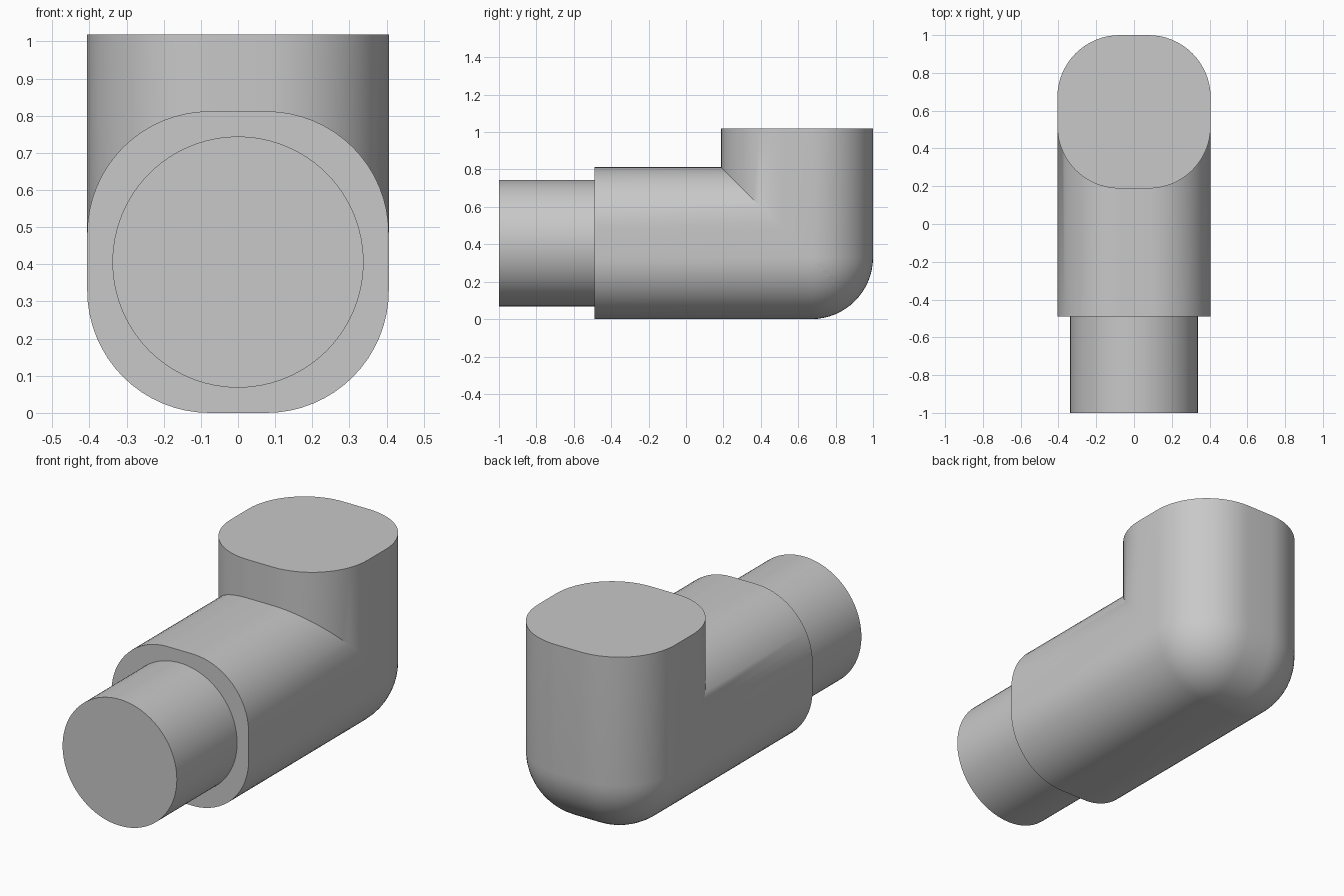
import bpy
import bmesh
from math import radians
from mathutils import Vector, Matrix

WIDTH = 0.812      # side of the square tube
RADIUS = 0.33      # rounding of the tube edges
FRONT = -0.49      # open end of the horizontal arm
TOP = 1.018        # open end of the upright arm

cube = bpy.data.objects.get("Cube")
if cube:
    bpy.data.objects.remove(cube, do_unlink=True)

grey = bpy.data.materials.new("plain grey")
grey.use_nodes = True
grey.diffuse_color = (0.58, 0.58, 0.58, 1)
grey.node_tree.nodes["Principled BSDF"].inputs["Base Color"].default_value = grey.diffuse_color


def finish(obj):
    obj.data.materials.append(grey)
    bpy.ops.object.select_all(action="DESELECT")
    obj.select_set(True)
    bpy.context.view_layer.objects.active = obj
    bpy.ops.object.shade_smooth_by_angle(angle=radians(30))


# Elbow: one rounded arm, cut along the mitre and mirrored into the upright
bm = bmesh.new()
length = 1 - FRONT
centre = Vector((0, (1 + FRONT) / 2, WIDTH / 2))
bmesh.ops.create_cube(bm, size=1, matrix=Matrix.Translation(centre)
                      @ Matrix.Diagonal((WIDTH, length, WIDTH, 1)))
rounded = [e for e in bm.edges
           if any(v.co.y > FRONT + 0.01 for v in e.verts)]
bmesh.ops.bevel(bm, geom=rounded, offset=RADIUS, segments=16,
                profile=0.5, affect="EDGES")
bmesh.ops.bisect_plane(bm, geom=bm.verts[:] + bm.edges[:] + bm.faces[:],
                       dist=1e-5, plane_co=(0, 1, 0), plane_no=(0, 1, 1),
                       clear_outer=True)
copy = bmesh.ops.duplicate(bm, geom=bm.verts[:] + bm.edges[:] + bm.faces[:])["geom"]
for v in [g for g in copy if isinstance(g, bmesh.types.BMVert)]:
    v.co = Vector((v.co.x, 1 - v.co.z, 1 - v.co.y))
    if v.co.z > TOP:
        v.co.z = TOP
bmesh.ops.remove_doubles(bm, verts=bm.verts[:], dist=1e-4)
bmesh.ops.recalc_face_normals(bm, faces=bm.faces[:])
mesh = bpy.data.meshes.new("elbow_body")
bm.to_mesh(mesh)
bm.free()
elbow = bpy.data.objects.new("elbow_body", mesh)
bpy.context.collection.objects.link(elbow)
finish(elbow)

# Round spigot on the front end
back = FRONT + 0.03
bpy.ops.mesh.primitive_cylinder_add(vertices=96, radius=0.338, depth=back + 1,
                                    location=(0, (back - 1) / 2, WIDTH / 2),
                                    rotation=(radians(90), 0, 0))
spigot = bpy.context.object
spigot.name = "round_spigot"
finish(spigot)
